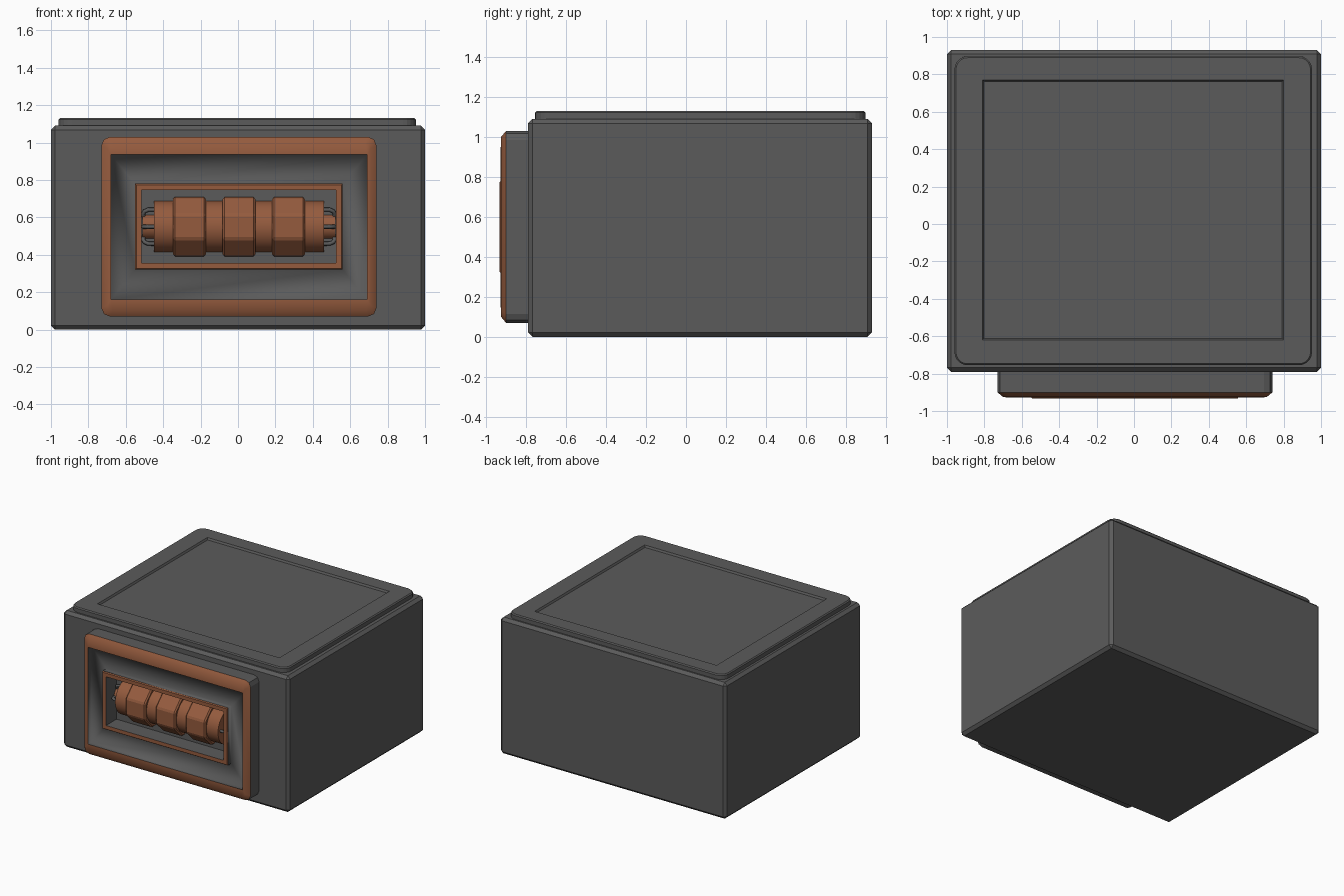
import bpy, bmesh, math
from mathutils import Vector

cube = bpy.data.objects.get("Cube")
if cube:
    bpy.data.objects.remove(cube, do_unlink=True)


def material(name, rgb):
    m = bpy.data.materials.new(name)
    m.use_nodes = True
    m.diffuse_color = (*rgb, 1)
    m.node_tree.nodes["Principled BSDF"].inputs["Base Color"].default_value = (*rgb, 1)
    return m


GREY = material("dark grey metal", (0.105, 0.105, 0.105))
COPPER = material("copper", (0.30, 0.105, 0.048))
FRONT, TOP = "front", "top"


def add_object(name, bm, mats):
    mesh = bpy.data.meshes.new(name)
    bm.to_mesh(mesh)
    bm.free()
    for m in mats:
        mesh.materials.append(m)
    ob = bpy.data.objects.new(name, mesh)
    bpy.context.collection.objects.link(ob)
    return ob


def corner_loop(bm, plane, box, radius, depth, seg):
    """Ring of vertices round a rectangle with rounded or cut corners."""
    u0, u1, v0, v1 = box
    corners = [(u1, v1, -1, -1), (u0, v1, 1, -1), (u0, v0, 1, 1), (u1, v0, -1, 1)]
    ring = []
    for k, (u, v, su, sv) in enumerate(corners):
        for i in range(seg + 1):
            a = math.pi / 2 * (k + i / seg)
            p = u + su * radius + radius * math.cos(a)
            q = v + sv * radius + radius * math.sin(a)
            ring.append(bm.verts.new((p, depth, q) if plane == FRONT else (p, q, depth)))
    return ring


def nested(name, plane, loops, seg, mats):
    """Closed solid skinned through loops of (box, radius, depth, material, smooth)."""
    bm = bmesh.new()
    rings = [corner_loop(bm, plane, b, r, d, seg) for b, r, d, _, _ in loops]
    bm.faces.new(rings[0])
    for (a, b), loop in zip(zip(rings, rings[1:]), loops[1:]):
        for i in range(len(a)):
            j = (i + 1) % len(a)
            f = bm.faces.new((a[i], a[j], b[j], b[i]))
            f.material_index, f.smooth = loop[3], loop[4]
    bm.faces.new(rings[-1])
    bmesh.ops.remove_doubles(bm, verts=bm.verts, dist=1e-5)
    bmesh.ops.recalc_face_normals(bm, faces=bm.faces)
    # keep colour borders and flat neighbours crisp
    for e in bm.edges:
        f = e.link_faces
        if len(f) == 2 and (f[0].material_index != f[1].material_index
                            or f[0].smooth != f[1].smooth):
            e.smooth = False
    return add_object(name, bm, mats)


def grow(box, d):
    return (box[0] - d, box[1] + d, box[2] - d, box[3] + d)


def bevel(ob, width):
    mod = ob.modifiers.new("edge bevel", 'BEVEL')
    mod.width, mod.segments, mod.limit_method = width, 1, 'ANGLE'


# Main case
bm = bmesh.new()
bmesh.ops.create_cube(bm, size=1)
for v in bm.verts:
    v.co = Vector((v.co.x * 2, v.co.y * 1.72 + 0.07, v.co.z * 1.09 + 0.545))
bevel(add_object("case", bm, [GREY]), 0.022)

# Lid with rounded corners and a shallow sunken panel
lid = (-0.96, 0.952, -0.755, 0.897)
panel = (-0.81, 0.80, -0.62, 0.77)
nested("lid", TOP, [
    (lid, 0.07, 1.08, 0, False),
    (lid, 0.07, 1.122, 0, False),
    (grow(lid, -0.008), 0.062, 1.13, 0, False),
    (panel, 0, 1.13, 0, False),
    (grow(panel, -0.008), 0, 1.115, 0, False),
], 5, [GREY])

# Front surround: outer rim, trough, raised inner rim and pocket
rim = (-0.73, 0.74, 0.07, 1.03)
opening = (-0.68, 0.69, 0.16, 0.935)
inner_rim = (-0.55, 0.56, 0.32, 0.78)
pocket = grow(inner_rim, -0.035)
nested("front_surround", FRONT, [
    (rim, 0.045, -0.78, 0, False),
    (rim, 0.045, -0.90, 0, False),
    (grow(rim, -0.03), 0.03, -0.925, 1, True),
    (opening, 0, -0.927, 1, True),
    (opening, 0, -0.885, 0, True),
    (inner_rim, 0, -0.88, 0, True),
    (inner_rim, 0, -0.925, 0, True),
    (grow(inner_rim, -0.006), 0, -0.933, 1, False),
    (pocket, 0, -0.933, 1, False),
    (pocket, 0, -0.80, 0, False),
], 2, [GREY, COPPER])

# Horizontal roller assembly in the pocket
AXIS_Y, AXIS_Z = -0.77, 0.55


def x_cylinder(name, x0, x1, radius, sides, smooth):
    bpy.ops.mesh.primitive_cylinder_add(
        vertices=sides, radius=radius, depth=x1 - x0,
        location=((x0 + x1) / 2, AXIS_Y, AXIS_Z), rotation=(0, math.pi / 2, 0))
    ob = bpy.context.object
    ob.name = name
    ob.data.materials.append(COPPER)
    if smooth:
        bpy.ops.object.shade_smooth_by_angle(angle=math.radians(40))
    else:
        turn = math.pi / sides      # flat side to the front
        for v in ob.data.vertices:
            x, y = v.co.x, v.co.y
            v.co.x = x * math.cos(turn) - y * math.sin(turn)
            v.co.y = x * math.sin(turn) + y * math.cos(turn)
        bevel(ob, 0.01)
    return ob


x_cylinder("roller", -0.45, 0.46, 0.14, 32, True)
x_cylinder("roller_hub", -0.51, 0.52, 0.07, 24, True)
for label, x in (("right", -0.26), ("middle", 0.005), ("left", 0.27)):
    x_cylinder(label + "_octagonal_sleeve", x - 0.088, x + 0.088,
               0.158 / math.cos(math.pi / 8), 8, False)

# Bent wire clips at both ends of the roller
for side, label in ((-1, "right"), (1, "left")):
    cu = bpy.data.curves.new(label + "_wire_clips", 'CURVE')
    cu.dimensions = '3D'
    cu.bevel_depth, cu.bevel_resolution, cu.use_fill_caps = 0.011, 2, True
    for angle in (-60, 0, 60):
        a = math.radians(angle)
        path = [(0.44, 0.105), (0.485, 0.105), (0.505, 0.095), (0.512, 0.08), (0.508, 0.06)]
        sp = cu.splines.new('POLY')
        sp.points.add(len(path) - 1)
        for pt, (x, r) in zip(sp.points, path):
            pt.co = (0.005 + side * x, AXIS_Y - r * math.cos(a),
                     AXIS_Z + r * math.sin(a), 1)
        sp.use_smooth = True
    cu.materials.append(GREY)
    bpy.context.collection.objects.link(bpy.data.objects.new(label + "_wire_clips", cu))
